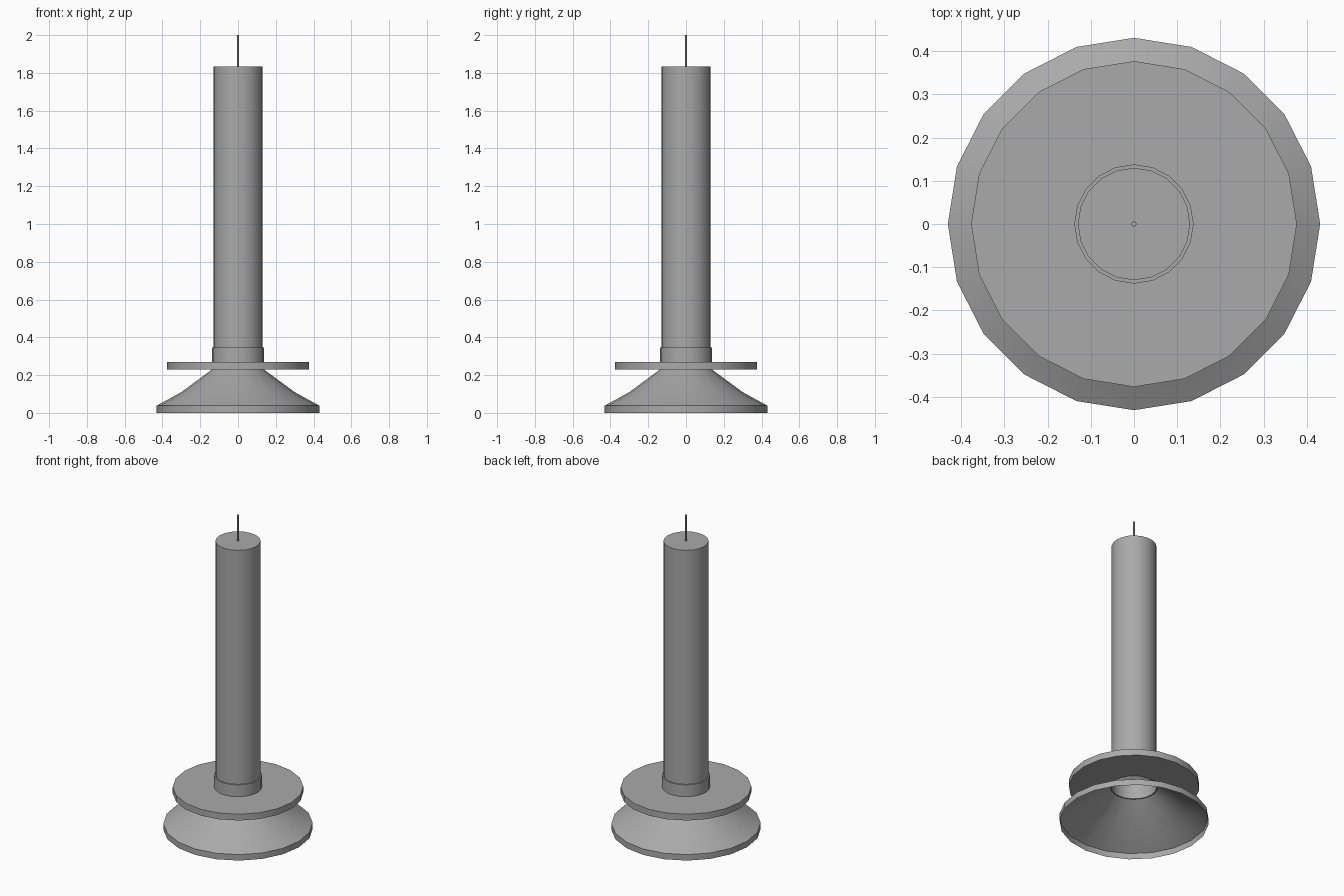
import bpy
import bmesh
import math

SIDES = 20

cube = bpy.data.objects.get("Cube")
if cube:
    bpy.data.objects.remove(cube, do_unlink=True)

grey = bpy.data.materials.new("mid grey")
grey.use_nodes = True
colour = (0.4, 0.4, 0.4, 1)
grey.diffuse_color = colour
for node in grey.node_tree.nodes:
    if node.type == 'BSDF_PRINCIPLED':
        node.inputs["Base Color"].default_value = colour


def lathe(name, profile, sides=SIDES, closed=False):
    """Turn a (radius, height) profile around the z axis."""
    bm = bmesh.new()
    verts = [bm.verts.new((r, 0, z)) for r, z in profile]
    pairs = list(zip(verts, verts[1:]))
    if closed:
        pairs.append((verts[-1], verts[0]))
    edges = [bm.edges.new(p) for p in pairs]
    bmesh.ops.spin(bm, geom=verts + edges, cent=(0, 0, 0), axis=(0, 0, 1),
                   angle=math.tau, steps=sides, use_duplicate=False)
    bmesh.ops.remove_doubles(bm, verts=bm.verts, dist=0.0001)
    bmesh.ops.recalc_face_normals(bm, faces=bm.faces)
    mesh = bpy.data.meshes.new(name)
    bm.to_mesh(mesh)
    bm.free()
    mesh.materials.append(grey)
    obj = bpy.data.objects.new(name, mesh)
    bpy.context.collection.objects.link(obj)
    bpy.ops.object.select_all(action='DESELECT')
    obj.select_set(True)
    bpy.context.view_layer.objects.active = obj
    bpy.ops.object.shade_smooth_by_angle(angle=math.radians(30))
    return obj


# Hollow flared foot, open underneath, with a neck through the tray
lathe("base", [(0.431, 0), (0.431, 0.038), (0.3, 0.11), (0.137, 0.23), (0.128, 0.27)])

# Drip tray with a hole for the neck
lathe("drip_tray", [(0.13, 0.23), (0.377, 0.23), (0.377, 0.27), (0.13, 0.27)], closed=True)

# Thin cup that holds the candle
lathe("collar", [(0.138, 0.27), (0.138, 0.345), (0.13, 0.345)])

# Candle, open at the bottom inside the collar
lathe("candle", [(0.13, 0.27), (0.13, 1.835), (0, 1.835)])

# Wick
lathe("wick", [(0.006, 1.83), (0.006, 2.0), (0, 2.0)], sides=8)
